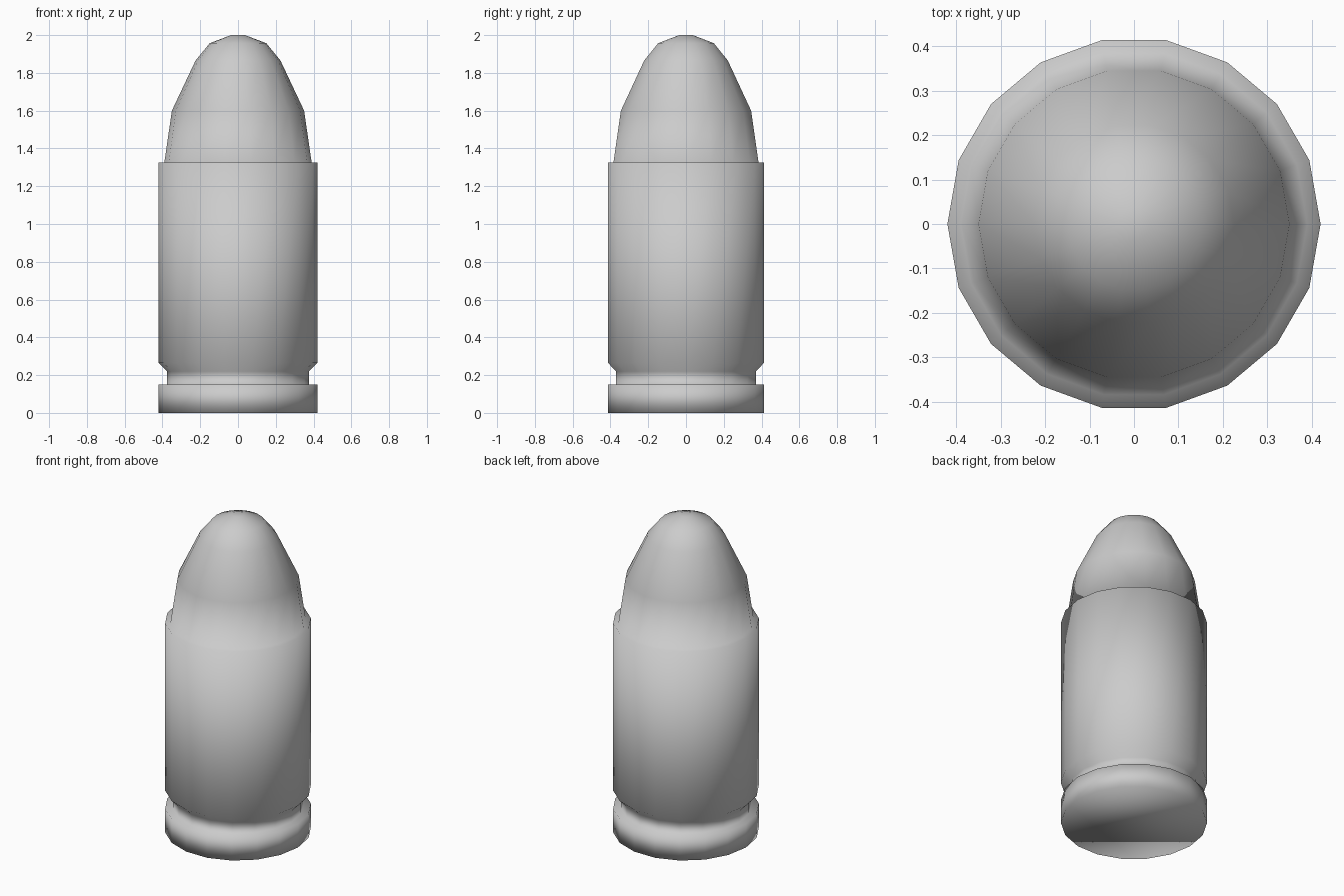
import bpy
import bmesh
from math import cos, sin, tau

cube = bpy.data.objects.get("Cube")
if cube:
    bpy.data.objects.remove(cube)

SIDES = 18

# Single grey metal
metal = bpy.data.materials.new("grey metal")
metal.use_nodes = True
grey = (0.6, 0.6, 0.6, 1.0)
metal.diffuse_color = grey
metal.node_tree.nodes["Principled BSDF"].inputs["Base Color"].default_value = grey

# Radius and height, from the base up
rim = [(0.42, 0), (0.42, 0.15)]
groove = [(0.375, 0.15), (0.375, 0.22)]
casing = [(0.42, 0.265), (0.42, 1.325)]
tip = [(0.39, 1.325), (0.35, 1.6), (0.225, 1.865), (0.15, 1.957), (0.037, 2.0)]


def lathe(name, profile):
    """Turn a profile about z, closing both ends with a flat cap."""
    bm = bmesh.new()
    rings = [[bm.verts.new((r * cos(tau * i / SIDES), r * sin(tau * i / SIDES), z))
              for i in range(SIDES)] for r, z in profile]
    for low, high in zip(rings, rings[1:]):
        for i in range(SIDES):
            j = (i + 1) % SIDES
            bm.faces.new((low[i], low[j], high[j], high[i]))
    bm.faces.new(rings[0][::-1])
    bm.faces.new(rings[-1])
    for face in bm.faces:
        face.smooth = True
    mesh = bpy.data.meshes.new(name)
    bm.to_mesh(mesh)
    bm.free()
    mesh.materials.append(metal)
    obj = bpy.data.objects.new(name, mesh)
    bpy.context.collection.objects.link(obj)
    return obj


# Rim, groove, casing and rounded tip form one continuous turned surface
lathe("cartridge", rim + groove + casing + tip)
